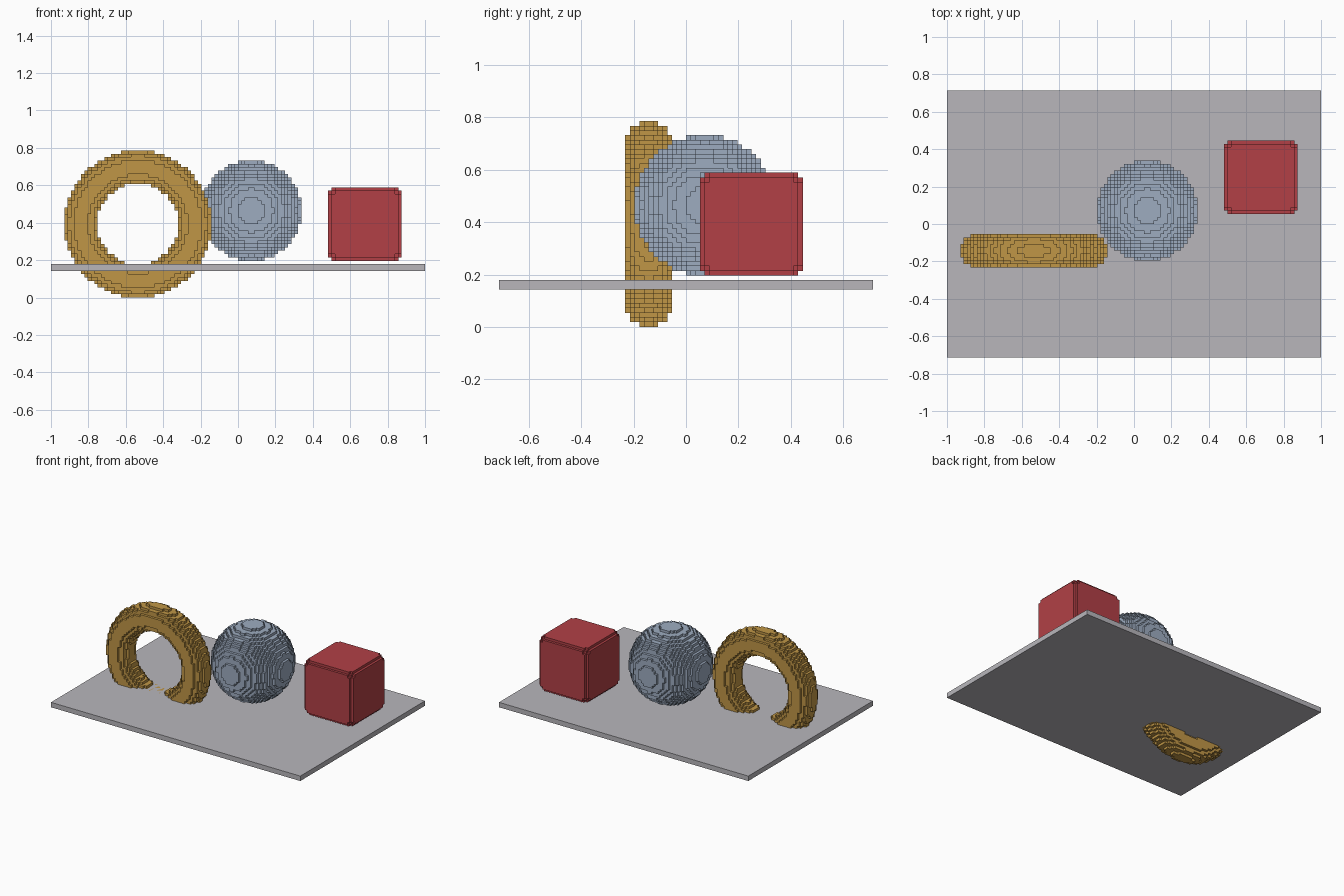
import bpy
import bmesh
import math
from mathutils import Vector

VOXEL = 2 / 112  # edge length of one small block

if "Cube" in bpy.data.objects:
    bpy.data.objects.remove(bpy.data.objects["Cube"], do_unlink=True)


def make_material(name, rgb):
    mat = bpy.data.materials.new(name)
    mat.use_nodes = True
    mat.diffuse_color = (*rgb, 1)
    mat.node_tree.nodes["Principled BSDF"].inputs["Base Color"].default_value = (*rgb, 1)
    return mat


def block_object(name, centre, half, inside, mat):
    """Fill a region with blocks and keep only the exposed block faces."""
    spans = [range(-h, h) for h in half]
    cells = {(i, j, k) for i in spans[0] for j in spans[1] for k in spans[2]
             if inside(i + 0.5, j + 0.5, k + 0.5)}
    bm = bmesh.new()
    verts = {}

    def corner(p):
        if p not in verts:
            verts[p] = bm.verts.new((Vector(p) + Vector(centre)) * VOXEL)
        return verts[p]

    for cell in cells:
        for axis in range(3):
            u, v = (axis + 1) % 3, (axis + 2) % 3
            for side in (0, 1):
                near = list(cell)
                near[axis] += 2 * side - 1
                if tuple(near) in cells:
                    continue
                loop = []
                for du, dv in ((0, 0), (1, 0), (1, 1), (0, 1)):
                    p = list(cell)
                    p[axis] += side
                    p[u] += du
                    p[v] += dv
                    loop.append(corner(tuple(p)))
                bm.faces.new(loop if side else loop[::-1])

    mesh = bpy.data.meshes.new(name)
    bm.to_mesh(mesh)
    bm.free()
    mesh.materials.append(mat)
    obj = bpy.data.objects.new(name, mesh)
    bpy.context.collection.objects.link(obj)
    return obj


# Shape rules, measured in blocks from each part's centre
def in_ring(x, y, z, major=17, minor=5):
    return math.hypot(math.hypot(x, z) - major, y) <= minor


def in_ball(x, y, z, radius=15):
    return math.hypot(x, y, z) <= radius


def in_rounded_box(x, y, z, half=11, radius=3):
    return math.hypot(*(max(abs(c) - half + radius, 0) for c in (x, y, z))) <= radius


grey = make_material("grey", (0.48, 0.47, 0.5))
gold = make_material("gold", (0.527, 0.305, 0.061))
blue = make_material("pale blue", (0.337, 0.413, 0.527))
red = make_material("red", (0.445, 0.051, 0.061))

# Stepped solids
block_object("ring", (-30, -8, 22), (22, 5, 22), in_ring, gold)
block_object("ball", (4, 4, 26), (15, 15, 15), in_ball, blue)
block_object("rounded_box", (38, 14, 22), (11, 11, 11), in_rounded_box, red)

# Flat base plate, which the ring passes through
bpy.ops.mesh.primitive_cube_add(size=1, location=(0, 0, 9 * VOXEL))
plate = bpy.context.object
plate.name = "base_plate"
plate.scale = (112 * VOXEL, 80 * VOXEL, 2 * VOXEL)
bpy.ops.object.transform_apply(location=False, rotation=False, scale=True)
plate.data.materials.append(grey)
